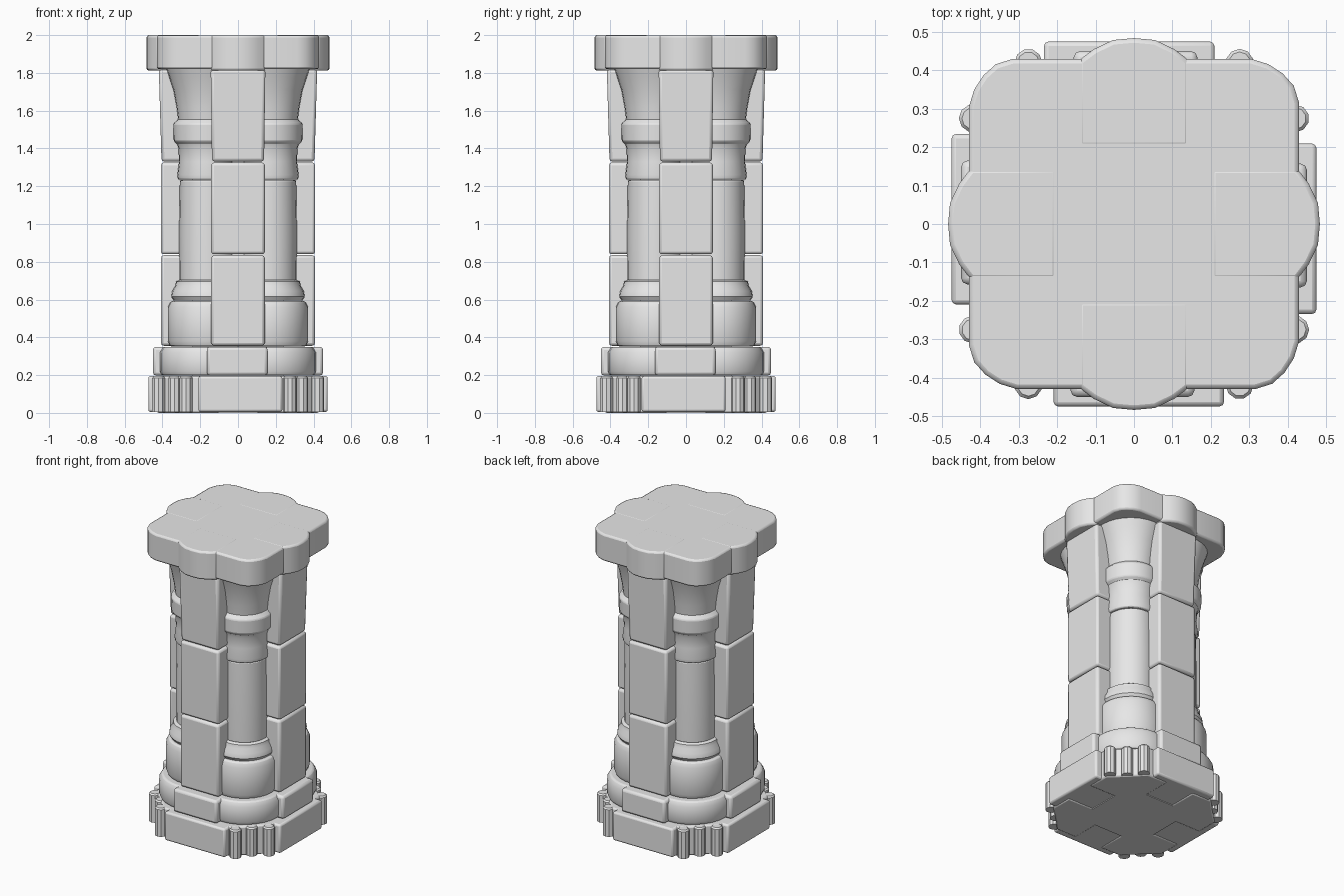
import bpy, bmesh, math
from mathutils import Matrix, Vector

old = bpy.data.objects.get("Cube")
if old:
    bpy.data.objects.remove(old, do_unlink=True)

GREY = (0.8, 0.8, 0.8, 1.0)
stone = bpy.data.materials.new("grey_stone")
stone.use_nodes = True
stone.diffuse_color = GREY
stone.node_tree.nodes["Principled BSDF"].inputs["Base Color"].default_value = GREY


def finish(bm, name, quarter, bevel):
    """Turn the part to its side of the pillar, soften its edges and shade it."""
    bmesh.ops.recalc_face_normals(bm, faces=bm.faces)
    bmesh.ops.rotate(bm, verts=bm.verts, cent=(0, 0, 0),
                     matrix=Matrix.Rotation(quarter * math.pi / 2, 3, 'Z'))
    mesh = bpy.data.meshes.new(name)
    bm.to_mesh(mesh)
    bm.free()
    mesh.materials.append(stone)
    obj = bpy.data.objects.new(name, mesh)
    bpy.context.collection.objects.link(obj)
    if bevel:
        mod = obj.modifiers.new("worn_edges", 'BEVEL')
        mod.width = bevel
        mod.segments = 2
        mod.limit_method = 'ANGLE'
        mod.angle_limit = math.radians(40)
    bpy.ops.object.select_all(action='DESELECT')
    bpy.context.view_layer.objects.active = obj
    obj.select_set(True)
    bpy.ops.object.shade_smooth_by_angle(angle=math.radians(35))
    return obj


def prism(name, outline, z0, z1, quarter=0, bevel=0.012, top=(1, 1)):
    """Upright block from a flat outline; top scales the upper face in x and y."""
    bm = bmesh.new()
    low = [bm.verts.new((x, y, z0)) for x, y in outline]
    high = [bm.verts.new((x * top[0], y * top[1], z1)) for x, y in outline]
    bm.faces.new(low)
    bm.faces.new(high)
    n = len(outline)
    for i in range(n):
        j = (i + 1) % n
        bm.faces.new((low[i], low[j], high[j], high[i]))
    return finish(bm, name, quarter, bevel)


def lathe(name, profile, centre, quarter=0, bevel=0.01, sides=28):
    """Turned stone from (radius, height) pairs around a vertical axis."""
    bm = bmesh.new()
    rings = []
    for r, z in profile:
        rings.append([bm.verts.new((centre[0] + r * math.cos(2 * math.pi * i / sides),
                                    centre[1] + r * math.sin(2 * math.pi * i / sides), z))
                      for i in range(sides)])
    bm.faces.new(rings[0])
    bm.faces.new(rings[-1])
    for a, b in zip(rings, rings[1:]):
        for i in range(sides):
            j = (i + 1) % sides
            bm.faces.new((a[i], a[j], b[j], b[i]))
    return finish(bm, name, quarter, bevel)


def rect(x0, x1, y0, y1):
    return [(x0, y0), (x1, y0), (x1, y1), (x0, y1)]


# Inner core that closes the joints
prism("core", rect(-0.24, 0.24, -0.24, 0.24), 0.0, 1.9, bevel=0)

CORNER = (0.16, -0.16)
for q in range(4):
    # Plinth slab and the course above it; slabs sit a little off centre
    shift = 0.0125 if q % 2 == 0 else -0.0125
    prism("plinth_slab", rect(shift - 0.222, shift + 0.222, -0.475, -0.1), 0.005, 0.195, q)
    prism("footing_block", rect(-0.165, 0.157, -0.45, -0.1), 0.198, 0.35, q, 0.016)

    # Pilaster of three stacked blocks, the top one leaning outward
    side = rect(-0.142, 0.142, -0.408, -0.1)
    prism("pilaster_lower", side, 0.355, 0.835, q, 0.016)
    prism("pilaster_middle", side, 0.84, 1.325, q, 0.014)
    prism("pilaster_upper", rect(-0.138, 0.138, -0.405, -0.1), 1.33, 1.82, q, 0.016,
          top=(1.05, 1.035))

    # Plinth corner with narrow upright ribs
    prism("plinth_corner", [(0.1, -0.1), (0.1, -0.43), (0.25, -0.43), (0.30, -0.375),
                            (0.375, -0.30), (0.43, -0.25), (0.43, -0.1)], 0.0, 0.195, q, 0.01)
    for x, y in ((0.275, -0.42), (0.335, -0.335), (0.42, -0.275)):
        lathe("plinth_rib", [(0.036, 0.005), (0.036, 0.185), (0.028, 0.194)], (x, y), q, 0, 10)

    # Corner column: turned stones, bottom to top
    lathe("column_footing", [(0.243, 0.198), (0.253, 0.22), (0.253, 0.32), (0.235, 0.35)],
          CORNER, q, 0.008)
    lathe("column_pedestal", [(0.2, 0.352), (0.211, 0.38), (0.211, 0.56), (0.195, 0.592)],
          CORNER, q, 0.008)
    lathe("column_torus", [(0.18, 0.595), (0.193, 0.615), (0.188, 0.645), (0.172, 0.672),
                           (0.168, 0.695), (0.155, 0.703)], CORNER, q, 0)
    lathe("column_shaft", [(0.15, 0.70), (0.152, 0.95), (0.148, 1.232)], CORNER, q, 0.006)
    lathe("column_neck", [(0.157, 1.235), (0.161, 1.26), (0.152, 1.33), (0.155, 1.40),
                          (0.165, 1.43)], CORNER, q, 0.006)
    lathe("capital_ring", [(0.16, 1.42), (0.18, 1.44), (0.182, 1.53), (0.158, 1.555)],
          CORNER, q, 0.006)
    lathe("capital_bell", [(0.155, 1.54), (0.165, 1.62), (0.182, 1.71), (0.205, 1.78),
                           (0.22, 1.825)], CORNER, q, 0)

    # Bowed block in the middle of each side of the top slab
    prism("cap_bow", [(-0.145, -0.2), (-0.145, -0.425), (-0.105, -0.455), (-0.055, -0.479),
                      (0.0, -0.484), (0.055, -0.479), (0.105, -0.455), (0.145, -0.425),
                      (0.145, -0.2)], 1.812, 2.0, q, 0.012)

# Top slab with rounded corners
corner = [(0.43, 0.13), (0.43, 0.315), (0.416, 0.36), (0.387, 0.392),
          (0.35, 0.416), (0.305, 0.43)]
slab = []
for q in range(4):
    turn = Matrix.Rotation(q * math.pi / 2, 2)
    slab += [tuple(turn @ Vector(p)) for p in corner]
prism("cap_slab", slab, 1.82, 1.999, 0, 0.012)
